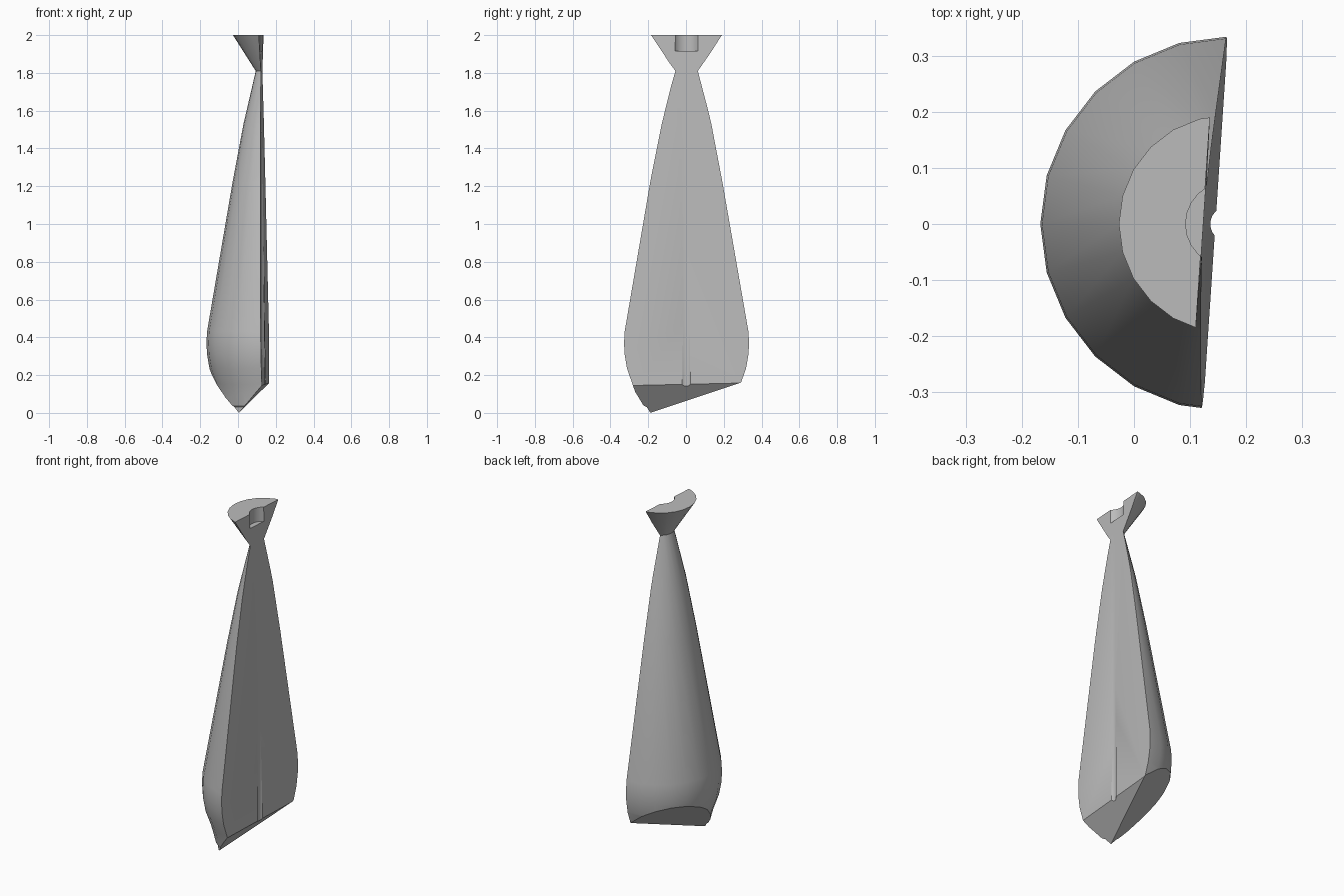
import bpy, bmesh, math
from mathutils import Vector

if "Cube" in bpy.data.objects:
    bpy.data.objects.remove(bpy.data.objects["Cube"])

AXIS_X = 0.167  # turning axis of the vase-like body


def cut(bm, points, keep):
    """Slice with the plane through three points, keep the side of `keep`, cap the slice."""
    a, b, c = (Vector(p) for p in points)
    normal = (b - a).cross(c - a).normalized()
    if (Vector(keep) - a).dot(normal) > 0:
        normal = -normal
    res = bmesh.ops.bisect_plane(bm, geom=bm.verts[:] + bm.edges[:] + bm.faces[:],
                                 dist=1e-6, plane_co=a, plane_no=normal, clear_outer=True)
    edges = [e for e in res["geom_cut"] if isinstance(e, bmesh.types.BMEdge) and e.is_boundary]
    bmesh.ops.edgeloop_fill(bm, edges=edges)


def face_plane(y, z):
    """Point on the long, slightly twisted flat face."""
    return (0.147 + 0.067 * y - 0.0123 * z, y, z)


# Closed turning profile: top recess, flared cup, neck, body, foot, inner bore
profile = [(0, 1.915), (0.075, 1.915), (0.075, 2), (0.194, 2), (0.073, 1.81),
           (0.138, 1.53), (0.196, 1.22), (0.331, 0.43), (0.334, 0.37), (0.331, 0.31),
           (0.318, 0.235), (0.288, 0.15), (0.272, 0.09), (0.26, 0.04), (0.25, 0.03),
           (0.25, -0.1), (0.031, -0.1), (0.031, 1.2), (0, 1.2)]

bm = bmesh.new()
verts = [bm.verts.new((AXIS_X - r, 0, z)) for r, z in profile]
edges = [bm.edges.new(pair) for pair in zip(verts, verts[1:])]
bmesh.ops.spin(bm, geom=verts + edges, cent=(AXIS_X, 0, 0), axis=(0, 0, 1),
               angle=math.tau, steps=24, use_duplicate=False)
bmesh.ops.remove_doubles(bm, verts=bm.verts[:], dist=1e-5)
bmesh.ops.recalc_face_normals(bm, faces=bm.faces[:])

# Long flat face, then the two slanted faces meeting in a ridge at the bottom
inside = (0, 0, 0.8)
tip = (0.005, -0.19, 0)
left, right = face_plane(-0.285, 0.145), face_plane(0.285, 0.158)
cut(bm, [face_plane(0, 0), face_plane(1, 0), face_plane(0, 1)], inside)
cut(bm, [left, right, tip], inside)
cut(bm, [right, tip, (-0.12, 0.148, 0.28)], inside)
bmesh.ops.recalc_face_normals(bm, faces=bm.faces[:])

mesh = bpy.data.meshes.new("half_vase_body")
bm.to_mesh(mesh)
bm.free()
body = bpy.data.objects.new("half_vase_body", mesh)
bpy.context.collection.objects.link(body)

grey = bpy.data.materials.new("plain_grey")
grey.diffuse_color = (0.5, 0.5, 0.5, 1)
grey.use_nodes = True
grey.node_tree.nodes["Principled BSDF"].inputs["Base Color"].default_value = grey.diffuse_color
mesh.materials.append(grey)

bpy.context.view_layer.objects.active = body
body.select_set(True)
bpy.ops.object.shade_smooth_by_angle(angle=math.radians(30))
